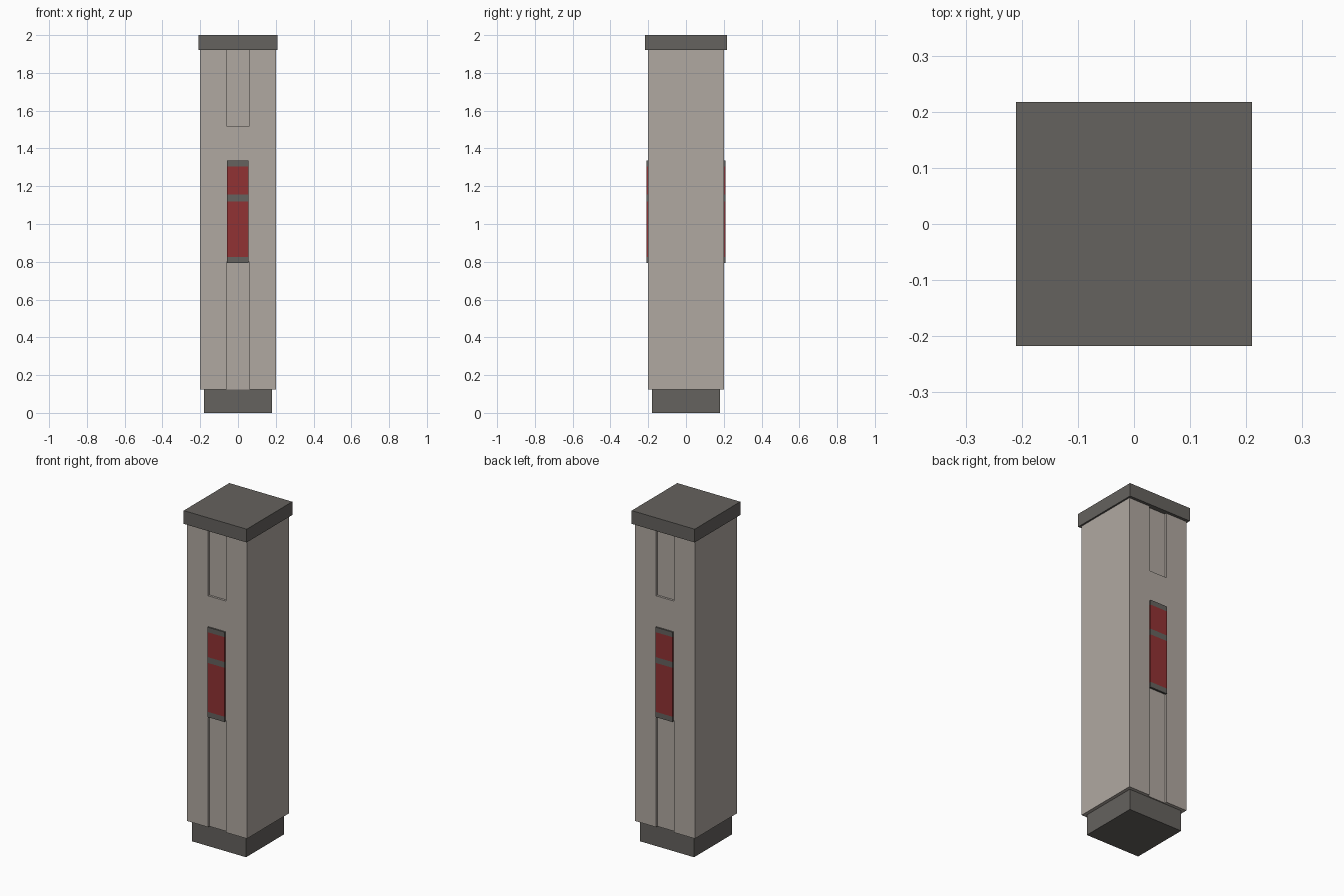
import bpy, bmesh
from mathutils import Vector, Matrix

if "Cube" in bpy.data.objects:
    bpy.data.objects.remove(bpy.data.objects["Cube"])


def material(name, rgb):
    m = bpy.data.materials.new(name)
    m.diffuse_color = (*rgb, 1)
    m.use_nodes = True
    m.node_tree.nodes["Principled BSDF"].inputs["Base Color"].default_value = m.diffuse_color
    return m


STONE = material("warm_grey", (0.434, 0.393, 0.356))
DARK = material("dark_grey", (0.130, 0.122, 0.112))
RED = material("deep_red", (0.285, 0.032, 0.033))


def box(name, lo, hi, mats, bands=(), turn=False):
    """Box from corner lo to hi; the faces between each pair of heights in bands get material 1."""
    lo, hi = Vector(lo), Vector(hi)
    bm = bmesh.new()
    bmesh.ops.create_cube(bm, size=1)
    bmesh.ops.scale(bm, vec=hi - lo, verts=bm.verts)
    bmesh.ops.translate(bm, vec=(lo + hi) / 2, verts=bm.verts)
    for z in {z for band in bands for z in band}:
        bmesh.ops.bisect_plane(bm, geom=bm.verts[:] + bm.edges[:] + bm.faces[:],
                               plane_co=(0, 0, z), plane_no=(0, 0, 1))
    for f in bm.faces:
        z = f.calc_center_median().z
        f.material_index = int(any(a < z < b for a, b in bands))
    if turn:
        bmesh.ops.rotate(bm, matrix=Matrix.Diagonal((-1, -1, 1)), verts=bm.verts)
    me = bpy.data.meshes.new(name)
    bm.to_mesh(me)
    bm.free()
    for m in mats:
        me.materials.append(m)
    ob = bpy.data.objects.new(name, me)
    bpy.context.collection.objects.link(ob)
    return ob


# Plinth, shaft and cap
box("base", (-0.18, -0.18, 0), (0.18, 0.18, 0.125), [DARK])
shaft = box("shaft", (-0.2, -0.2, 0.125), (0.2, 0.2, 1.92), [STONE])
box("cap", (-0.21, -0.217, 1.92), (0.21, 0.217, 2.0), [DARK])

for side, turn in (("front", False), ("back", True)):
    # Shallow grooves, open at the bottom and running up under the cap
    for part, z0, z1 in (("lower", 0.05, 0.80), ("upper", 1.52, 2.0)):
        cutter = box(f"{side}_{part}_groove_cutter", (-0.06, -0.3, z0), (0.06, -0.187, z1),
                     [STONE], turn=turn)
        cutter.hide_render = True
        cutter.hide_viewport = True
        cutter.display_type = 'WIRE'
        mod = shaft.modifiers.new(cutter.name, 'BOOLEAN')
        mod.operation = 'DIFFERENCE'
        mod.solver = 'EXACT'
        mod.object = cutter
    # Red lamp panel with dark end and middle bands
    box(f"{side}_panel", (-0.058, -0.209, 0.793), (0.056, -0.199, 1.335), [DARK, RED],
        bands=((0.825, 1.12), (1.155, 1.305)), turn=turn)
